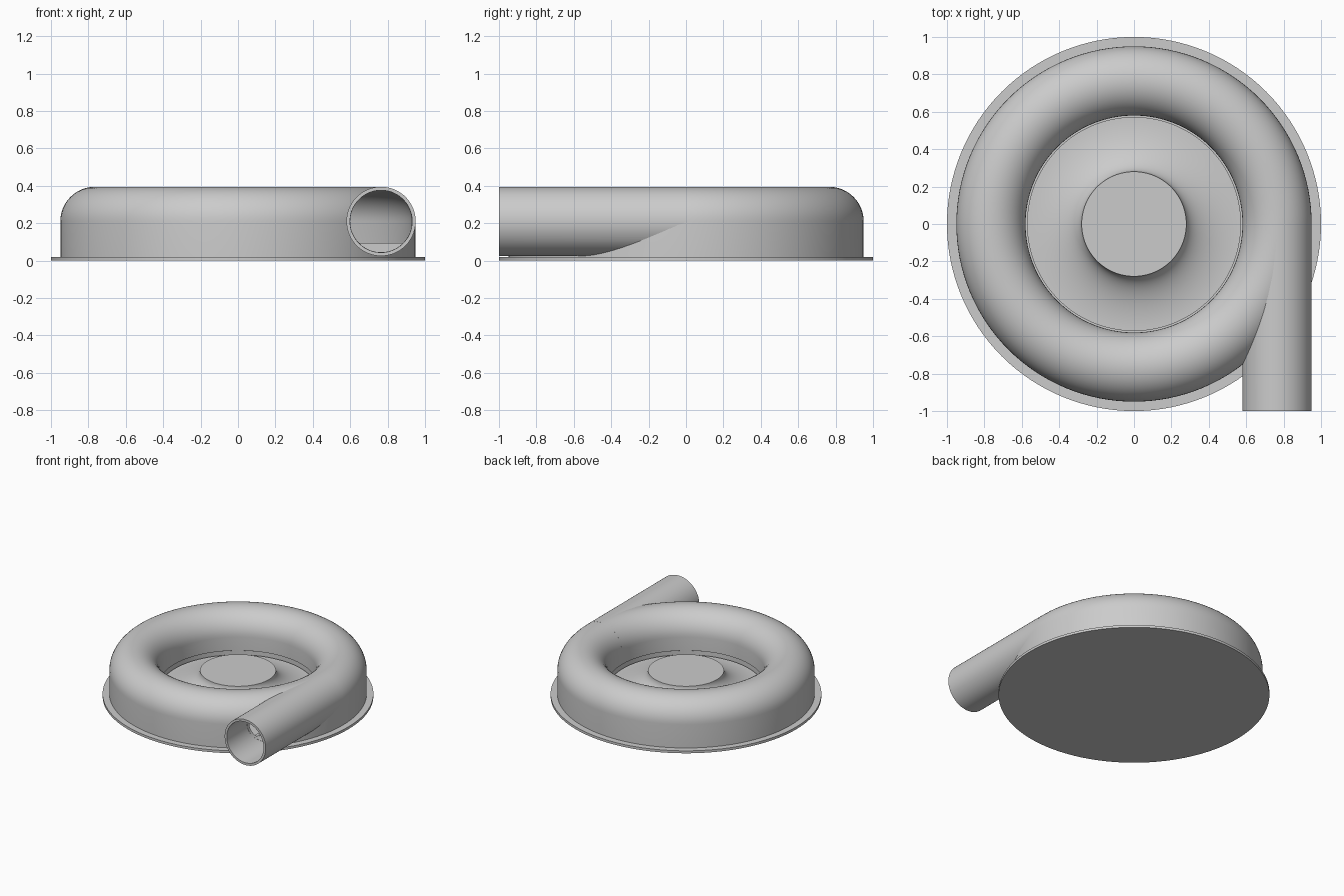
import bpy, bmesh, math
from mathutils import Matrix

cube = bpy.data.objects.get("Cube")
if cube:
    bpy.data.objects.remove(cube, do_unlink=True)

grey = bpy.data.materials.new("light_grey")
grey.use_nodes = True
COLOUR = (0.6, 0.6, 0.6, 1)
grey.diffuse_color = COLOUR
grey.node_tree.nodes["Principled BSDF"].inputs["Base Color"].default_value = COLOUR

SEGMENTS = 128
TUBE_X, TUBE_Z, TUBE_R, BORE_R = 0.765, 0.21, 0.185, 0.166


def arc(radius, start, end, steps=24):
    """Points of the tube section, angles in degrees."""
    angles = [math.radians(start + (end - start) * i / steps) for i in range(steps + 1)]
    return [(TUBE_X + radius * math.cos(a), TUBE_Z + radius * math.sin(a)) for a in angles]


def revolve(name, profile, matrix=None, segments=SEGMENTS):
    """Turn a closed (radius, height) profile around the z axis."""
    bm = bmesh.new()
    rings = []
    for i in range(segments):
        a = 2 * math.pi * i / segments
        rings.append([bm.verts.new((r * math.cos(a), r * math.sin(a), z)) for r, z in profile])
    n = len(profile)
    for i in range(segments):
        here, there = rings[i], rings[(i + 1) % segments]
        for j in range(n):
            k = (j + 1) % n
            if profile[j][0] == 0 and profile[k][0] == 0:
                continue
            bm.faces.new((here[j], there[j], there[k], here[k]))
    bmesh.ops.remove_doubles(bm, verts=bm.verts, dist=1e-5)
    bmesh.ops.recalc_face_normals(bm, faces=bm.faces)
    if matrix:
        bm.transform(matrix)
    mesh = bpy.data.meshes.new(name)
    bm.to_mesh(mesh)
    bm.free()
    mesh.materials.append(grey)
    obj = bpy.data.objects.new(name, mesh)
    bpy.context.collection.objects.link(obj)
    return obj


def select(obj):
    bpy.ops.object.select_all(action="DESELECT")
    obj.select_set(True)
    bpy.context.view_layer.objects.active = obj


def cut(obj, cutter):
    select(obj)
    mod = obj.modifiers.new("cut", "BOOLEAN")
    mod.operation = "DIFFERENCE"
    mod.solver = "EXACT"
    mod.object = cutter
    bpy.ops.object.modifier_apply(modifier=mod.name)


# Flat round mounting plate
base_plate = revolve("base_plate", [(0, 0), (1, 0), (1, 0.02), (0, 0.02)])

# Hollow ring casing with straight outer skirt and short inner lip
casing = revolve("volute_casing",
                 [(0.95, 0.015)] + arc(TUBE_R, 0, 180) + [(0.58, 0.1), (0.599, 0.1)]
                 + arc(BORE_R, 180, 0) + [(0.931, 0.015)])

# Raised floor inside the casing
floor = revolve("casing_floor", [(0.59, 0.015), (0.935, 0.015), (0.935, 0.095), (0.59, 0.095)])

# Central hub with a concave flare
flare = []
for i in range(25):
    t = math.pi / 2 * i / 24
    flare.append((0.572 - 0.292 * math.cos(t), 0.21 - 0.14 * math.sin(t)))
hub = revolve("hub", [(0, 0.015), (0, 0.21)] + flare + [(0.572, 0.015)])

# Tangential outlet pipe, running forward along -y
to_front = Matrix.Translation((TUBE_X, 0, TUBE_Z)) @ Matrix.Rotation(math.pi / 2, 4, "X")
pipe = revolve("outlet_pipe",
               [(BORE_R, 0), (TUBE_R, 0), (TUBE_R, 1), (BORE_R, 1)], to_front, 96)

# Cutters: pipe bore through the casing, chamber through the pipe
bore = revolve("bore_cutter", [(0, 0.06), (BORE_R - 0.001, 0.06),
                               (BORE_R - 0.001, 1.1), (0, 1.1)], to_front, 96)
chamber = revolve("chamber_cutter",
                  [(0.931, 0.1)] + arc(BORE_R + 0.001, 0, 180) + [(0.598, 0.1)])
cut(casing, bore)
cut(floor, bore)
cut(pipe, chamber)
for helper in (bore, chamber):
    bpy.data.objects.remove(helper, do_unlink=True)

# Smooth shading with crisp edges
for part in (base_plate, casing, floor, hub, pipe):
    select(part)
    bpy.ops.object.shade_smooth_by_angle(angle=math.radians(30))
